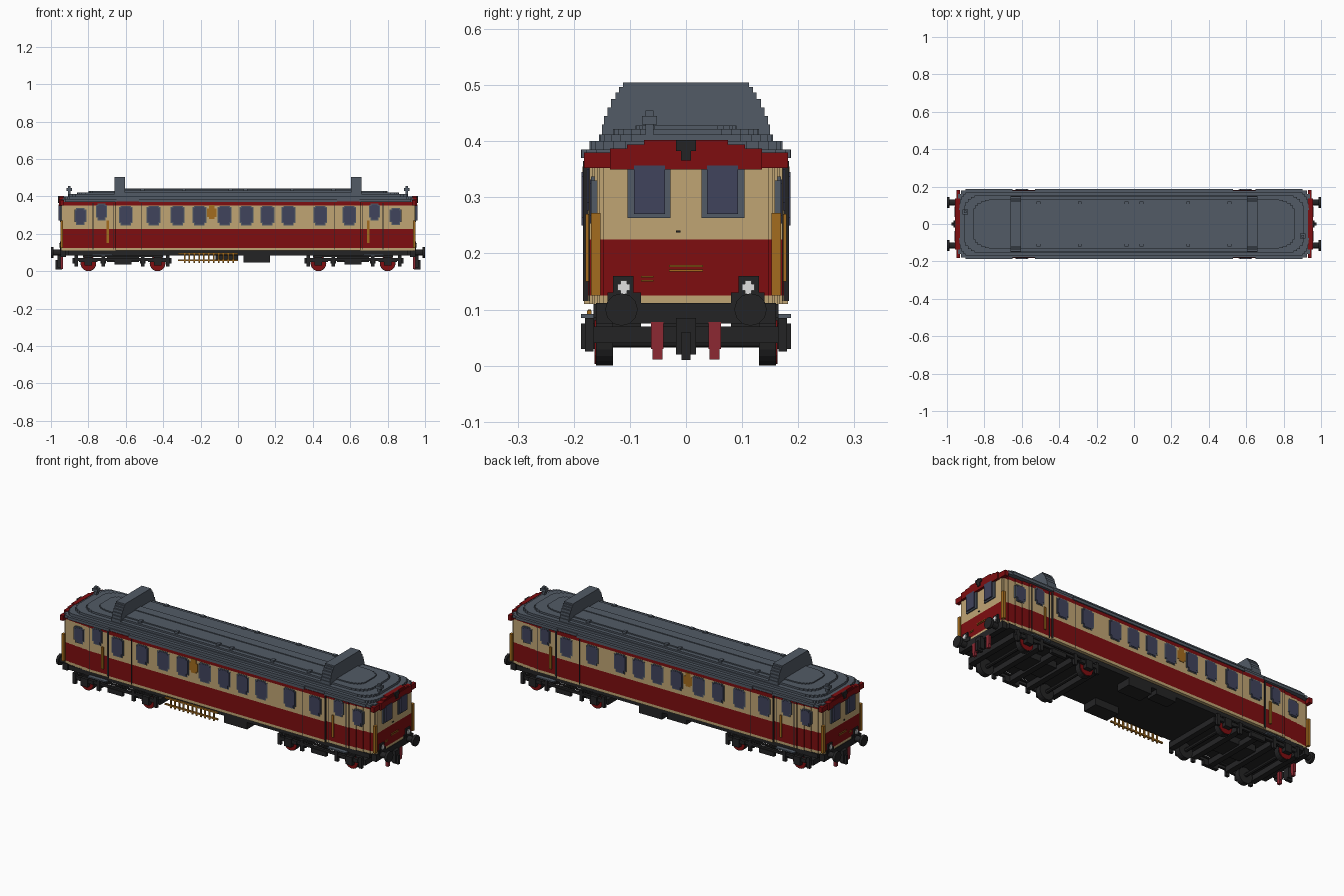
import bpy, bmesh, math
from mathutils import Matrix, Vector

cube = bpy.data.objects.get("Cube")
if cube:
    bpy.data.objects.remove(cube, do_unlink=True)


def material(name, rgb):
    lin = [((c / 255 + 0.055) / 1.055) ** 2.4 for c in rgb]
    m = bpy.data.materials.new(name)
    m.use_nodes = True
    m.diffuse_color = (*lin, 1)
    m.node_tree.nodes["Principled BSDF"].inputs["Base Color"].default_value = (*lin, 1)
    return m


RED = material("deep_red", (126, 13, 16))
CREAM = material("cream", (192, 165, 116))
SLATE = material("slate_grey", (82, 91, 102))
GLASS = material("dark_glass", (64, 67, 92))
BLACK = material("black", (36, 36, 37))
GOLD = material("gold", (164, 108, 30))
WHITE = material("lamp_white", (225, 225, 225))
HOSE = material("hose_red", (140, 40, 50))


def finish(name, bm, mat):
    bmesh.ops.recalc_face_normals(bm, faces=bm.faces)
    me = bpy.data.meshes.new(name)
    bm.to_mesh(me)
    bm.free()
    me.materials.append(mat)
    ob = bpy.data.objects.new(name, me)
    bpy.context.collection.objects.link(ob)
    return ob


def add_box(bm, x0, x1, y0, y1, z0, z1):
    size = Vector((abs(x1 - x0), abs(y1 - y0), z1 - z0))
    mid = Vector(((x0 + x1) / 2, (y0 + y1) / 2, (z0 + z1) / 2))
    bmesh.ops.create_cube(bm, size=1, matrix=Matrix.Translation(mid) @ Matrix.Diagonal((*size, 1)))


def boxes(name, items, mat, mx=False, my=False):
    """One object of boxes, optionally repeated on the other end and side."""
    bm = bmesh.new()
    for x0, x1, y0, y1, z0, z1 in items:
        for sx in ((1, -1) if mx else (1,)):
            for sy in ((1, -1) if my else (1,)):
                add_box(bm, sx * x0, sx * x1, sy * y0, sy * y1, z0, z1)
    return finish(name, bm, mat)


def stepped_slab(name, steps, z0, z1, mat):
    """Prism whose plan narrows in steps (end x, half width) towards both ends."""
    quarter, x = [], 0
    for x1, w in steps:
        quarter += [(x, w), (x1, w)]
        x = x1
    quarter = quarter[1:]
    plan = quarter + [(a, -b) for a, b in reversed(quarter)]
    plan += [(-a, -b) for a, b in quarter] + [(-a, b) for a, b in reversed(quarter)]
    bm = bmesh.new()
    face = bm.faces.new([bm.verts.new((a, b, z0)) for a, b in plan])
    top = bmesh.ops.extrude_face_region(bm, geom=[face])["geom"]
    bmesh.ops.translate(bm, vec=(0, 0, z1 - z0), verts=[v for v in top if isinstance(v, bmesh.types.BMVert)])
    return finish(name, bm, mat)


def cylinders(name, spots, r, depth, axis, mat, sides=20):
    bm = bmesh.new()
    turn = Matrix.Rotation(math.pi / 2, 4, "X" if axis == "Y" else "Y")
    for p in spots:
        bmesh.ops.create_cone(bm, cap_ends=True, segments=sides, radius1=r, radius2=r, depth=depth,
                              matrix=Matrix.Translation(p) @ turn)
    return finish(name, bm, mat)


# Body in coloured bands, recessed at the doors and narrowing at the cabs
plan = [(0.655, 0.182), (0.79, 0.172), (0.83, 0.167), (0.87, 0.163),
        (0.91, 0.159), (0.935, 0.155), (0.945, 0.148)]
for name, z0, z1, mat in (("lower_stripe", 0.11, 0.125, CREAM), ("red_body", 0.125, 0.225, RED),
                          ("cream_body", 0.225, 0.352, CREAM), ("upper_red_band", 0.352, 0.372, RED)):
    stepped_slab(name, plan, z0, z1, mat)
stepped_slab("underframe", [(0.91, 0.165), (0.94, 0.15)], 0.085, 0.11, BLACK)


# Stepped roof, with rounded lower layers over the cabs
def rounded(end, w, r, n=7):
    """Steps that round off the plan at the end."""
    out = [(end - r, w)]
    for i in range(1, n + 1):
        a = i / n * math.pi / 2
        out.append((end - r + r * math.sin(a), w * (0.35 + 0.65 * math.cos(a - math.pi / 2 / n))))
    return out


stepped_slab("eaves", [(0.53, 0.187), (0.65, 0.179)], 0.37, 0.385, SLATE)
boxes("cab_eaves", [(0.65, 0.90, -0.186, 0.186, 0.37, 0.385),
                    (0.90, 0.925, -0.178, 0.178, 0.37, 0.385),
                    (0.925, 0.94, -0.16, 0.16, 0.37, 0.385)], SLATE, mx=True)
for i, (end, w, r, z0, z1) in enumerate(((0.935, 0.172, 0.06, 0.385, 0.40), (0.91, 0.155, 0.10, 0.40, 0.412),
                                         (0.86, 0.13, 0.11, 0.412, 0.422), (0.80, 0.09, 0.1, 0.422, 0.428))):
    stepped_slab(f"roof_layer_{i + 1}", rounded(end, w, r), z0, z1, SLATE)
for i, (w, z) in enumerate(((0.15, 0.422), (0.13, 0.431), (0.108, 0.437), (0.025, 0.441))):
    stepped_slab(f"main_roof_layer_{i + 1}", [(0.64, w)], 0.40, z, SLATE)
boxes("roof_vents", [(x, x + 0.02, 0.10, 0.12, 0.43, 0.442) for x in (0.03, 0.28, 0.5)], SLATE, True, True)

# Tall stepped hoods across the roof
hood = ((0.15, 0.43), (0.146, 0.445), (0.14, 0.46), (0.134, 0.475), (0.126, 0.487), (0.119, 0.497), (0.112, 0.505))
boxes("roof_hoods", [(0.605, 0.66, -w, w, 0.39, z) for w, z in hood], SLATE, mx=True)

# Horns on the cab roofs, on opposite sides
boxes("horns", [(s * 0.895, s * 0.91, s * -0.072, s * -0.058, 0.40, 0.455) for s in (1, -1)]
      + [(s * 0.887, s * 0.918, s * -0.078, s * -0.052, 0.43, 0.445) for s in (1, -1)], SLATE)

# Red brow over each end with a dark lamp housing
boxes("end_brow", [(0.93, 0.958, -0.135, 0.135, 0.35, 0.387), (0.93, 0.95, -0.182, 0.182, 0.352, 0.38),
                   (0.93, 0.956, -0.105, 0.105, 0.387, 0.394), (0.93, 0.954, -0.075, 0.075, 0.394, 0.402)],
      RED, mx=True)
boxes("top_lamp", [(0.93, 0.963, -0.018, 0.018, 0.383, 0.402),
                   (0.93, 0.963, -0.009, 0.009, 0.366, 0.383)], BLACK, mx=True)

# Side windows: stepped frames and glass on both sides
main_x = (-0.60, -0.451, -0.323, -0.206, -0.072, 0.045, 0.157, 0.27, 0.44, 0.595)
windows = [(x, 0.037, 0.245, 0.35, 0.182) for x in main_x]
windows += [(s * 0.73, 0.03, 0.272, 0.362, 0.172) for s in (1, -1)]
windows += [(s * 0.843, 0.032, 0.248, 0.337, 0.167) for s in (1, -1)]


def pane(x, w, z0, z1, y, edge, out):
    w, z0, z1 = w - edge, z0 + edge, z1 - edge
    return [(x - w, x + w, y - 0.012, y + out, z0 + 0.014, z1 - 0.007),
            (x - w + 0.009, x + w - 0.009, y - 0.012, y + out, z0, z1)]


boxes("side_window_frames", [b for w in windows for b in pane(*w, 0, 0.002)], SLATE, my=True)
boxes("side_window_glass", [b for w in windows for b in pane(*w, 0.005, 0.004)], GLASS, my=True)

# End windows
boxes("end_window_frames", [(0.94, 0.952, 0.028, 0.104, 0.263, 0.366)], SLATE, True, True)
boxes("end_window_glass", [(0.94, 0.96, 0.037, 0.093, 0.27, 0.357)], GLASS, True, True)

# Doors: dark seams, handles and gold rails
boxes("door_seams", [(x, x + 0.004, 0.165, 0.174, 0.115, 0.365) for x in (0.665, 0.773)]
      + [(0.652, 0.656, 0.175, 0.184, 0.115, 0.365), (0.515, 0.518, 0.175, 0.1835, 0.115, 0.365)],
      BLACK, True, True)
boxes("door_handrails", [(0.69, 0.702, 0.17, 0.179, 0.15, 0.27)], GOLD, True, True)
boxes("end_handrails", [(0.935, 0.95, 0.152, 0.169, 0.125, 0.272)], GOLD, True, True)

# Gold side badge and end trim
boxes("side_badge", [(-0.165, -0.115, 0.175, 0.1845, 0.29, 0.335),
                     (-0.155, -0.125, 0.175, 0.1845, 0.28, 0.355)], GOLD, my=True)
boxes("end_trim", [(0.94, 0.948, -0.03, 0.03, z, z + 0.003) for z in (0.168, 0.176)]
      + [(0.94, 0.948, -0.08, -0.058, z, z + 0.003) for z in (0.15, 0.157)], GOLD, mx=True)
boxes("end_handle", [(0.94, 0.95, -0.018, -0.01, 0.237, 0.241)], BLACK, mx=True)

# Lamps above the buffers
boxes("lamp_housings", [(0.94, 0.952, 0.094, 0.13, 0.11, 0.16), (0.94, 0.95, 0.08, 0.14, 0.11, 0.13)],
      BLACK, True, True)
boxes("lamps", [(0.95, 0.957, 0.1, 0.122, 0.134, 0.146), (0.95, 0.957, 0.105, 0.117, 0.128, 0.152)],
      WHITE, True, True)

# Buffers, buffer beams, couplers and hoses
ends = [(sx, sy) for sx in (1, -1) for sy in (1, -1)]
boxes("buffer_beams", [(0.92, 0.948, -0.16, 0.16, 0.075, 0.112)], BLACK, mx=True)
cylinders("buffer_stems", [(sx * 0.965, sy * 0.115, 0.1) for sx, sy in ends], 0.016, 0.05, "X", BLACK, 12)
cylinders("buffer_heads", [(sx * 0.993, sy * 0.115, 0.1) for sx, sy in ends], 0.029, 0.014, "X", BLACK, 12)
boxes("couplers", [(0.94, 0.965, -0.018, 0.018, 0.02, 0.085), (0.94, 0.975, -0.008, 0.008, 0.01, 0.06)],
      BLACK, mx=True)
boxes("hoses", [(0.935, 0.95, 0.04, 0.062, 0.03, 0.078), (0.935, 0.95, 0.042, 0.06, 0.011, 0.03)], HOSE, True, True)

# Bogies: wheels with red faces, axles, side frames, axle boxes and cross beams
axles = (0.43, 0.80)
wheels = [(sx * x, sy * 0.145, 0.042) for x in axles for sx, sy in ends]
cylinders("wheels", wheels, 0.042, 0.03, "Y", BLACK)
cylinders("wheel_faces", [(x, y * 1.11, z) for x, y, z in wheels], 0.039, 0.004, "Y", RED)
cylinders("axles", [(s * x, 0, 0.042) for x in axles for s in (1, -1)], 0.01, 0.27, "Y", BLACK, 8)
frames = [(0.365, 0.875, 0.165, 0.178, 0.056, 0.07), (0.40, 0.83, 0.165, 0.175, 0.077, 0.084)]
for x in axles:
    frames += [(x - 0.02, x + 0.02, 0.163, 0.187, 0.03, 0.075), (x - 0.05, x + 0.05, 0.165, 0.18, 0.05, 0.07)]
frames += [(x - 0.009, x + 0.009, 0.165, 0.18, 0.025, 0.085) for x in (0.375, 0.51, 0.72, 0.865)]
frames += [(0.57, 0.66, 0.165, 0.183, 0.035, 0.06)]
boxes("bogie_side_frames", frames, BLACK, True, True)
boxes("bogie_cross_beams", [(x - 0.015, x + 0.015, -0.165, 0.165, 0.04, 0.07)
                            for x in (0.37, 0.51, 0.615, 0.72, 0.87)], BLACK, mx=True)
boxes("bogie_centres", [(0.53, 0.70, -0.06, 0.06, 0.05, 0.09)], BLACK, mx=True)
boxes("door_steps", [(0.67, 0.78, 0.165, 0.187, 0.085, 0.092)], SLATE, True, True)

# Underfloor equipment boxes
boxes("equipment_boxes", [(0.03, 0.17, 0.08, 0.165, 0.047, 0.09)], BLACK, my=True)
boxes("rear_tank", [(-0.12, 0.0, 0.1, 0.165, 0.06, 0.09)], BLACK)

# Gold ladder hung along the front side
ladder = [(-0.32, 0.0, -0.176, -0.168, z, z + 0.008) for z in (0.055, 0.09)]
ladder += [(-0.29 + i * 0.026, -0.282 + i * 0.026, -0.175, -0.169, 0.045, 0.1) for i in range(11)]
boxes("ladder", ladder, GOLD)
